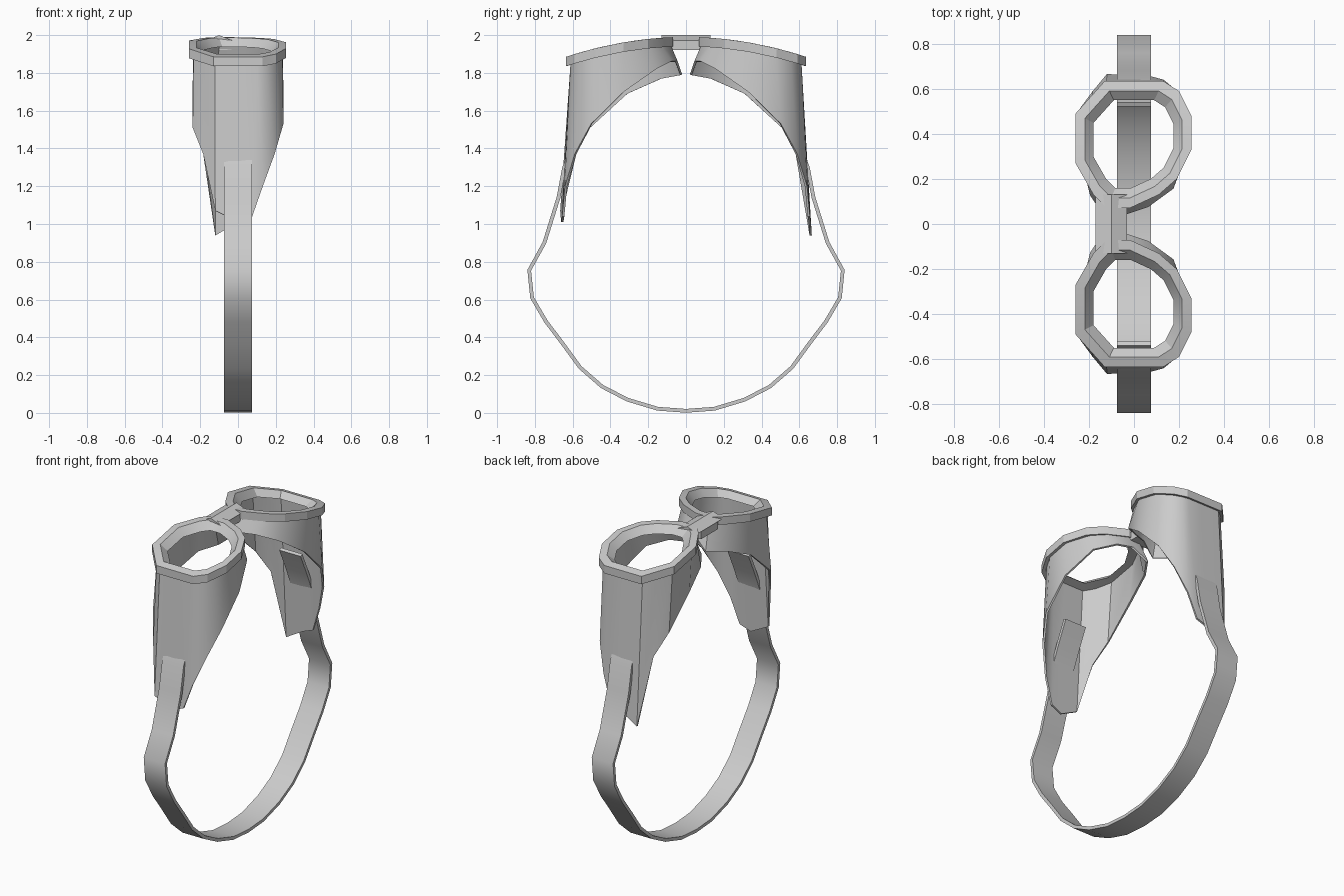
import bpy
import bmesh
from math import radians

cube = bpy.data.objects.get("Cube")
if cube:
    bpy.data.objects.remove(cube, do_unlink=True)

GREY = (0.6, 0.6, 0.6, 1)
grey = bpy.data.materials.new("plain grey")
grey.use_nodes = True
grey.diffuse_color = GREY
grey.node_tree.nodes["Principled BSDF"].inputs["Base Color"].default_value = GREY


def loft(name, rings, closed_ring=True, closed_loft=False, caps=False,
         thickness=0, angle=30):
    """Skin a series of equal point rows, optionally thickened into a shell."""
    bm = bmesh.new()
    rows = [[bm.verts.new(p) for p in ring] for ring in rings]
    n = len(rows[0])
    pairs = list(zip(rows, rows[1:]))
    if closed_loft:
        pairs.append((rows[-1], rows[0]))
    for a, b in pairs:
        for i in range(n if closed_ring else n - 1):
            j = (i + 1) % n
            bm.faces.new((a[i], a[j], b[j], b[i]))
    if caps:
        bm.faces.new(rows[0])
        bm.faces.new(rows[-1])
    bmesh.ops.recalc_face_normals(bm, faces=bm.faces)
    mesh = bpy.data.meshes.new(name)
    bm.to_mesh(mesh)
    bm.free()
    mesh.materials.append(grey)
    obj = bpy.data.objects.new(name, mesh)
    bpy.context.collection.objects.link(obj)
    bpy.ops.object.select_all(action="DESELECT")
    obj.select_set(True)
    bpy.context.view_layer.objects.active = obj
    if thickness:
        mod = obj.modifiers.new("shell", "SOLIDIFY")
        mod.thickness = thickness
        mod.offset = 0
        bpy.ops.object.modifier_apply(modifier=mod.name)
    bpy.ops.object.shade_smooth_by_angle(angle=radians(angle))
    return obj


def face_height(y):
    """Height of the gently bowed front of the eyepieces."""
    return 1.99 - 0.26 * y * y


# Eyepiece rim outline (x, y)
RIM = [(-0.12, 0.07), (-0.18, 0.13), (-0.26, 0.27), (-0.26, 0.49),
       (-0.13, 0.635), (0.13, 0.635), (0.2, 0.59), (0.255, 0.48),
       (0.255, 0.33), (0.19, 0.2), (0.11, 0.13), (-0.02, 0.07)]

# Cup wall columns: top x, y, then bottom x, y, z
CUP = [(-0.1, 0.09, -0.12, 0.025, 1.79), (-0.17, 0.15, -0.19, 0.13, 1.77),
       (-0.23, 0.28, -0.235, 0.31, 1.69), (-0.23, 0.47, -0.235, 0.51, 1.51),
       (-0.18, 0.55, -0.18, 0.585, 1.37), (-0.12, 0.605, -0.12, 0.66, 0.94),
       (0.01, 0.605, 0, 0.655, 1.01), (0.1, 0.605, 0.075, 0.65, 1.04),
       (0.14, 0.59, 0.13, 0.635, 1.2), (0.19, 0.55, 0.19, 0.585, 1.37),
       (0.23, 0.47, 0.235, 0.5, 1.53), (0.23, 0.33, 0.235, 0.33, 1.7),
       (0.16, 0.2, 0.17, 0.16, 1.82), (0.09, 0.14, 0.06, 0.08, 1.86),
       (-0.02, 0.09, -0.03, 0.05, 1.86)]

for side, s in (("front", -1), ("back", 1)):
    # Rim: flat top band with a sloping inner wall
    def ring(scale, drop):
        pts = [(x * scale, 0.36 + (y - 0.36) * scale) for x, y in RIM]
        return [(x, s * y, face_height(y) - drop) for x, y in pts]

    loft(side + "_rim",
         [ring(1, 0), ring(0.84, 0), ring(0.69, 0.045), ring(1, 0.05)],
         closed_loft=True, angle=20)

    # Cup: tapering shell; the front one has a shorter point
    top = [(a, s * b, face_height(b) - 0.035) for a, b, *_ in CUP]
    floor = 1.07 if s < 0 else 0
    bottom = [(x, s * y, max(z, floor) if x < -0.1 else z)
              for *_, x, y, z in CUP]
    loft(side + "_cup", [top, bottom], thickness=0.012)

# Nose bridge: ridged plate over a narrower block
loft("bridge_plate",
     [[(-0.17, y, 1.972), (-0.1, y, 2.0), (-0.03, y, 1.972), (-0.1, y, 1.98)]
      for y in (-0.13, 0.13)], caps=True, angle=10)
loft("bridge_block",
     [[(-0.165, y, 1.92), (-0.165, y, 1.973), (-0.1, y, 1.985),
       (-0.035, y, 1.973), (-0.035, y, 1.92)] for y in (-0.085, 0.085)],
     caps=True, angle=10)

# Head strap: half path (y, z), ends tucked through the cups
HALF = [(0.15, 0.022), (0.31, 0.07), (0.445, 0.14), (0.56, 0.24),
        (0.655, 0.37), (0.742, 0.485), (0.815, 0.61), (0.83, 0.755),
        (0.75, 0.9), (0.675, 1.14), (0.645, 1.3), (0.595, 1.42), (0.53, 1.56)]
path = [(-y, z) for y, z in reversed(HALF)] + [(0, 0.011)] + HALF
loft("strap", [[(-0.075, y, z), (0.075, y, z)] for y, z in path],
     closed_ring=False, thickness=0.02, angle=38)
